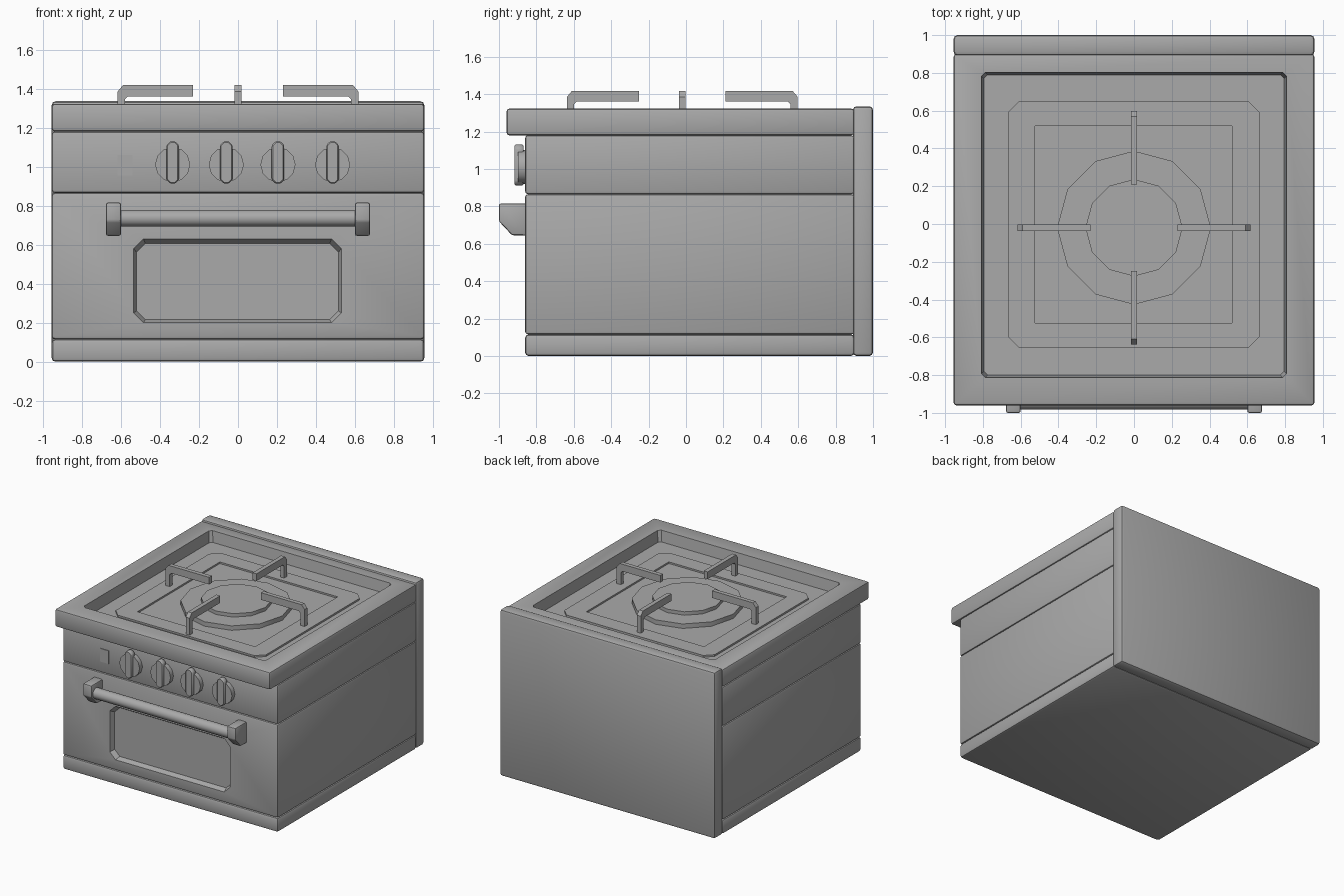
import bpy, bmesh
from math import cos, sin, pi, radians
from mathutils import Matrix, Vector

default = bpy.data.objects.get("Cube")
if default:
    bpy.data.objects.remove(default, do_unlink=True)

grey = bpy.data.materials.new("enamel_grey")
grey.use_nodes = True
GREY = (0.4, 0.4, 0.4, 1)
grey.diffuse_color = GREY
grey.node_tree.nodes["Principled BSDF"].inputs["Base Color"].default_value = GREY


def activate(obj):
    bpy.ops.object.select_all(action="DESELECT")
    obj.select_set(True)
    bpy.context.view_layer.objects.active = obj


def loft(name, rings, bevel=0.0, segments=2):
    """Closed solid skinned through matching rings of points."""
    bm = bmesh.new()
    loops = [[bm.verts.new(p) for p in ring] for ring in rings]
    n = len(loops[0])
    for a, b in zip(loops, loops[1:]):
        for i in range(n):
            j = (i + 1) % n
            bm.faces.new((a[i], a[j], b[j], b[i]))
    bm.faces.new(loops[0])
    bm.faces.new(loops[-1])
    bmesh.ops.recalc_face_normals(bm, faces=bm.faces)
    if bevel:
        bmesh.ops.bevel(bm, geom=list(bm.edges), offset=bevel, segments=segments,
                        profile=0.5, affect="EDGES", clamp_overlap=True)
    mesh = bpy.data.meshes.new(name)
    bm.to_mesh(mesh)
    bm.free()
    mesh.materials.append(grey)
    obj = bpy.data.objects.new(name, mesh)
    bpy.context.collection.objects.link(obj)
    activate(obj)
    bpy.ops.object.shade_smooth_by_angle(angle=radians(35))
    return obj


def rect(x0, x1, y0, y1, c=0.0):
    """Rectangle outline, with cut corners when c is set."""
    if not c:
        return [(x0, y0), (x1, y0), (x1, y1), (x0, y1)]
    return [(x0 + c, y0), (x1 - c, y0), (x1, y0 + c), (x1, y1 - c),
            (x1 - c, y1), (x0 + c, y1), (x0, y1 - c), (x0, y0 + c)]


def circle(cx, cy, r, n=12):
    return [(cx + r * cos(2 * pi * i / n), cy + r * sin(2 * pi * i / n)) for i in range(n)]


def at_z(outline, z):
    return [(u, v, z) for u, v in outline]


def at_y(outline, y):
    return [(u, y, v) for u, v in outline]


def at_x(outline, x):
    return [(x, u, v) for u, v in outline]


def box(name, x, y0, y1, z0, z1, bevel=0.015):
    outline = rect(-x, x, y0, y1)
    return loft(name, [at_z(outline, z0), at_z(outline, z1)], bevel)


def cut(obj, rings):
    """Carve a lofted recess out of a part."""
    tool = loft("cutter", rings)
    tool.hide_render = True
    mod = obj.modifiers.new("recess", "BOOLEAN")
    mod.operation = "DIFFERENCE"
    mod.solver = "EXACT"
    mod.object = tool
    activate(obj)
    bpy.ops.object.modifier_apply(modifier=mod.name)
    bpy.data.objects.remove(tool, do_unlink=True)
    activate(obj)
    bpy.ops.object.shade_smooth_by_angle(angle=radians(35))


# Cabinet: plinth, oven section, control panel, back panel
W, FRONT, BACK = 0.955, -0.86, 0.9
box("plinth", W, FRONT, BACK, 0, 0.115, 0.018)
oven = box("oven_body", W, FRONT, BACK, 0.115, 0.865)
box("control_panel", W, FRONT, BACK, 0.865, 1.18)
box("back_panel", W, 0.892, 1.0, 0, 1.335, 0.02)

# Oven window, a recess with sloping sides
cut(oven, [at_y(rect(-0.535, 0.53, 0.2, 0.63, 0.05), FRONT - 0.001),
           at_y(rect(-0.52, 0.515, 0.215, 0.605, 0.045), FRONT + 0.04)])

# Hob slab with its sunken tray
FLOOR = 1.235
hob = box("hob_top", W, -0.96, BACK, 1.18, 1.322)
cut(hob, [at_z(rect(-0.795, 0.795, -0.8, 0.79, 0.02), FLOOR),
          at_z(rect(-0.808, 0.808, -0.813, 0.803, 0.02), 1.323)])

# Raised tray plate with a sunken square in the middle
plate = loft("tray_plate", [at_z(rect(-0.668, 0.665, -0.655, 0.65, 0.06), FLOOR - 0.02),
                            at_z(rect(-0.668, 0.665, -0.655, 0.65, 0.06), FLOOR + 0.014)])
square = rect(-0.525, 0.52, -0.525, 0.52)
cut(plate, [at_z(square, FLOOR + 0.001), at_z(square, FLOOR + 0.03)])

# Burner
CY = -0.02
for name, r, z0, z1 in (("burner_ring", 0.407, FLOOR - 0.01, 1.272),
                        ("burner_cap", 0.257, 1.26, 1.3)):
    outline = circle(0, CY, r)
    loft(name, [at_z(outline, z0), at_z(outline, z1)])

# Four pan supports turned around the burner
arm = [(0.23, 1.36), (0.565, 1.36), (0.58, 1.345), (0.58, FLOOR),
       (0.617, FLOOR), (0.617, 1.385), (0.59, 1.417), (0.23, 1.417)]
for i, side in enumerate(("left", "back", "right", "front")):
    turn = Matrix.Translation((0, CY, 0)) @ Matrix.Rotation(i * pi / 2, 4, "Z")
    loft("pan_support_" + side,
         [[turn @ Vector(p) for p in at_y(arm, y)] for y in (-0.017, 0.017)])

# Control knobs: dial plus grip
for i, x in enumerate((-0.335, -0.06, 0.205, 0.485)):
    dial = circle(x, 1.01, 0.09)
    grip = rect(x - 0.032, x + 0.032, 0.912, 1.13, 0.02)
    loft(f"knob_dial_{i + 1}", [at_y(dial, FRONT + 0.01), at_y(dial, -0.897)])
    loft(f"knob_grip_{i + 1}", [at_y(grip, -0.87), at_y(grip, -0.916)], 0.006, 1)

# Ignition switch
switch = rect(-0.617, -0.542, 0.955, 1.06)
loft("ignition_switch", [at_y(switch, FRONT + 0.01), at_y(switch, FRONT - 0.005)])

# Door handle: two brackets and a rod
bracket = [(-0.85, 0.815), (-1.0, 0.815), (-1.0, 0.72), (-0.93, 0.645), (-0.85, 0.645)]
for side, s in (("left", 1), ("right", -1)):
    loft("handle_bracket_" + side,
         [at_x(bracket, s * 0.6), at_x(bracket, s * 0.677)], 0.01)
rod = circle(-0.94, 0.735, 0.043)
loft("handle_rod", [at_x(rod, -0.62), at_x(rod, 0.62)])
